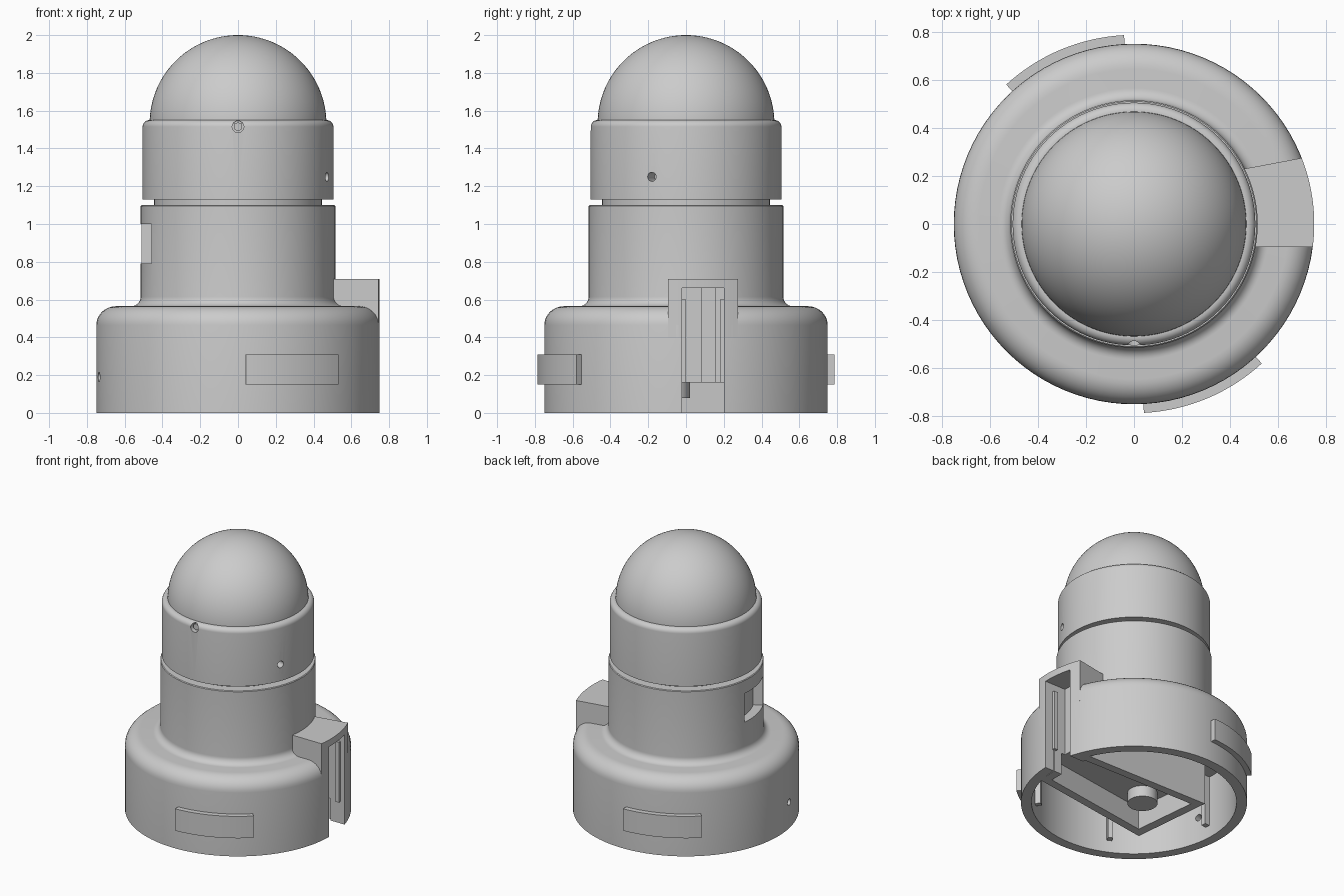
import bpy, bmesh, math
from mathutils import Vector

cube = bpy.data.objects.get("Cube")
if cube:
    bpy.data.objects.remove(cube, do_unlink=True)

GREY = (0.6, 0.6, 0.6, 1)
mat = bpy.data.materials.new("light grey")
mat.use_nodes = True
mat.diffuse_color = GREY
mat.node_tree.nodes["Principled BSDF"].inputs["Base Color"].default_value = GREY


def finish(name, bm):
    bmesh.ops.recalc_face_normals(bm, faces=bm.faces)
    mesh = bpy.data.meshes.new(name)
    bm.to_mesh(mesh)
    bm.free()
    mesh.materials.append(mat)
    obj = bpy.data.objects.new(name, mesh)
    bpy.context.collection.objects.link(obj)
    return obj


def arc(cx, cz, rx, rz, a0, a1, n=8):
    angles = [math.radians(a0 + (a1 - a0) * i / n) for i in range(n + 1)]
    return [(cx + rx * math.cos(a), cz + rz * math.sin(a)) for a in angles]


def lathe(name, profile, closed=False, steps=96):
    bm = bmesh.new()
    verts = [bm.verts.new((r, 0, z)) for r, z in profile]
    edges = [bm.edges.new(p) for p in zip(verts, verts[1:])]
    if closed:
        edges.append(bm.edges.new((verts[-1], verts[0])))
    bmesh.ops.spin(bm, geom=verts + edges, axis=(0, 0, 1), cent=(0, 0, 0),
                   angle=math.tau, steps=steps)
    bmesh.ops.remove_doubles(bm, verts=bm.verts, dist=1e-4)
    return finish(name, bm)


def prism(name, outline, z0, z1):
    bm = bmesh.new()
    face = bm.faces.new([bm.verts.new((x, y, z0)) for x, y in outline])
    new = bmesh.ops.extrude_face_region(bm, geom=[face])["geom"]
    bmesh.ops.translate(bm, vec=(0, 0, z1 - z0),
                        verts=[v for v in new if isinstance(v, bmesh.types.BMVert)])
    return finish(name, bm)


def box(name, x0, x1, y0, y1, z0, z1):
    return prism(name, [(x0, y0), (x1, y0), (x1, y1), (x0, y1)], z0, z1)


def sector(name, r0, r1, a0, a1, z0, z1):
    # curved plate between two radii and two azimuths
    outline = arc(0, 0, r1, r1, a0, a1, 16) + arc(0, 0, r0, r0, a1, a0, 16)
    return prism(name, outline, z0, z1)


def peg(name, azimuth, z, r0, r1, radius):
    # cylinder pointing outward from the axis
    a = math.radians(azimuth)
    d = Vector((math.cos(a), math.sin(a), 0))
    bm = bmesh.new()
    bmesh.ops.create_cone(bm, cap_ends=True, segments=24, radius1=radius,
                          radius2=radius, depth=r1 - r0)
    rot = d.to_track_quat('Z', 'Y').to_matrix()
    bmesh.ops.rotate(bm, matrix=rot, verts=bm.verts)
    bmesh.ops.translate(bm, vec=d * (r0 + r1) / 2 + Vector((0, 0, z)), verts=bm.verts)
    return finish(name, bm)


def cut(targets, cutters):
    for obj in targets:
        bpy.context.view_layer.objects.active = obj
        for cutter in cutters:
            mod = obj.modifiers.new("cut", 'BOOLEAN')
            mod.operation = 'DIFFERENCE'
            mod.solver = 'EXACT'
            mod.object = cutter
            bpy.ops.object.modifier_apply(modifier=mod.name)
    for cutter in cutters:
        bpy.data.objects.remove(cutter, do_unlink=True)


# Hollow base and neck
outer = [(0.68, 0), (0.75, 0)] + arc(0.645, 0.465, 0.105, 0.1, 0, 90)
outer += arc(0.565, 0.615, 0.05, 0.05, 270, 180)
outer += [(0.515, 1.095), (0.51, 1.1), (0.445, 1.1), (0.445, 1.14)]
body = lathe("base_and_neck", outer + [(0.42, 1.14), (0.42, 0.46), (0.68, 0.46)], True)

# Upper collar and dome
collar = lathe("upper_collar", [(0, 1.13), (0.505, 1.13)]
               + arc(0.47, 1.515, 0.035, 0.035, 0, 90) + [(0, 1.55)])
dome = lathe("dome", [(0, 1.53)] + arc(0, 1.532, 0.468, 0.468, 0, 90, 32))

# Side bracket and inner compartment
rim = arc(0, 0, 0.75, 0.75, -7.3, 21.5, 10)
bracket = prism("side_bracket", [(0.46, -0.095)] + rim + [(0.46, 0.23)], 0.4, 0.71)
compartment = prism("inner_compartment",
                    [(-0.31, -0.32), (0.67, -0.17), (0.68, 0.28), (-0.37, 0.29)], 0, 0.5)

# Openings
cut([compartment], [prism("compartment_hollow",
    [(-0.25, -0.25), (0.61, -0.12), (0.61, 0.22), (-0.3, 0.23)], -0.02, 0.16)])
cut([body, bracket, compartment], [
    box("channel_cutter", 0.58, 0.9, -0.02, 0.2, -0.05, 0.66),
    box("passage_cutter", 0.5, 0.9, -0.02, 0.2, -0.05, 0.16)])
cut([body], [sector("notch_cutter", 0.45, 0.6, 174, 207, 0.79, 1.0),
             peg("base_hole_cutter", 191, 0.19, 0.6, 0.8, 0.024)])
cut([collar], [peg("side_hole_cutter", 339, 1.25, 0.4, 0.6, 0.024),
               peg("front_hole_cutter", 270, 1.515, 0.45, 0.6, 0.031)])
front_pin = peg("front_pin", 270, 1.515, 0.44, 0.485, 0.022)

# Channel rails
for side, y0, y1 in (("right", -0.03, 0.0), ("left", 0.18, 0.21)):
    box("channel_rail_" + side, 0.66, 0.69, y0, y1, 0.16, 0.6)
box("channel_spine", 0.57, 0.61, 0.08, 0.16, 0.16, 0.66)

# Raised curved plates on the base
for name, start in (("front_plate", 273), ("back_plate", 93)):
    sector(name, 0.735, 0.787, start, start + 39.5, 0.15, 0.31)

# Inner ribs and post
for i in range(1, 6):
    a = 4 + 60 * i
    sector("inner_rib_%d" % i, 0.64, 0.69, a - 1.5, a + 1.5, 0.09, 0.46)
post = lathe("inner_post", [(0, 0.08), (0.1, 0.08), (0.1, 0.18), (0, 0.18)], steps=24)
post.location = (-0.14, -0.08, 0)

# Smooth rounded surfaces, keep edges crisp
bpy.ops.object.select_all(action='DESELECT')
for obj in bpy.context.collection.objects:
    if obj.type == 'MESH':
        obj.select_set(True)
bpy.context.view_layer.objects.active = body
bpy.ops.object.shade_smooth_by_angle(angle=math.radians(30))
